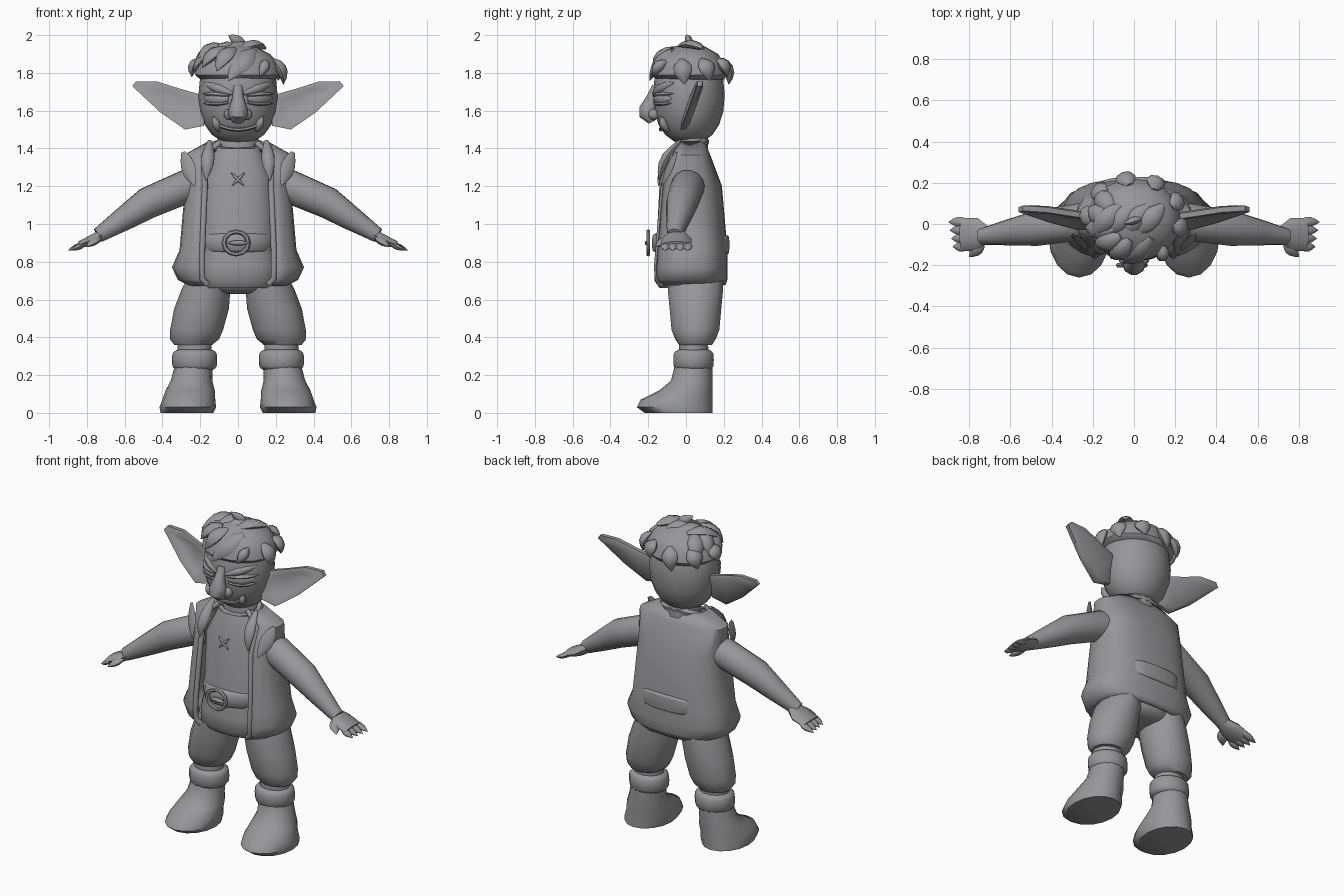
import bpy, bmesh
from math import sin, cos, asin, pi, radians
from mathutils import Vector

default_cube = bpy.data.objects.get("Cube")
if default_cube:
    bpy.data.objects.remove(default_cube, do_unlink=True)

grey = bpy.data.materials.new("plain grey")
grey.use_nodes = True
grey.diffuse_color = (.31, .31, .32, 1)
grey.node_tree.nodes["Principled BSDF"].inputs["Base Color"].default_value = grey.diffuse_color

UP, FRONT = Vector((0, 0, 1)), Vector((0, -1, 0))


def finish(obj, mirror=False):
    obj.data.materials.append(grey)
    bpy.ops.object.select_all(action="DESELECT")
    obj.select_set(True)
    bpy.context.view_layer.objects.active = obj
    bpy.ops.object.shade_smooth_by_angle(angle=radians(50))
    if mirror:
        obj.modifiers.new("mirror", "MIRROR").use_mirror_merge = False


def skin(name, loops, mirror=False, closed=True, thickness=0):
    """Bridge a list of point loops into a surface."""
    bm = bmesh.new()
    rows = [[bm.verts.new(point) for point in loop] for loop in loops]
    count = len(rows[0])
    for lower, upper in zip(rows, rows[1:]):
        for i in range(count if closed else count - 1):
            j = (i + 1) % count
            bm.faces.new((lower[i], lower[j], upper[j], upper[i]))
    if closed:
        bm.faces.new(rows[0])
        bm.faces.new(rows[-1])
    bmesh.ops.recalc_face_normals(bm, faces=bm.faces)
    mesh = bpy.data.meshes.new(name)
    bm.to_mesh(mesh)
    bm.free()
    obj = bpy.data.objects.new(name, mesh)
    bpy.context.collection.objects.link(obj)
    finish(obj, mirror)
    if thickness:
        solid = obj.modifiers.new("thickness", "SOLIDIFY")
        solid.thickness, solid.offset = thickness, 0


def rounded(angle, power):
    """Point on a superellipse of unit size."""
    return [abs(v) ** power * (1 if v > 0 else -1) for v in (cos(angle), sin(angle))]


def sweep(name, rings, normal=FRONT, axis=None, sides=14, power=1, mirror=False):
    """Rings are (centre, width, depth) along a path."""
    centres = [Vector(ring[0]) for ring in rings]
    last = len(rings) - 1
    loops = []
    for i, (centre, (_, width, depth)) in enumerate(zip(centres, rings)):
        along = axis or (centres[min(i + 1, last)] - centres[max(i - 1, 0)]).normalized()
        across = along.cross(normal).normalized()
        out = across.cross(along)
        section = [rounded(2 * pi * k / sides, power) for k in range(sides)]
        loops.append([centre + across * width * a + out * depth * b for a, b in section])
    skin(name, loops, mirror)


def stack(name, rows, x=0, lean=0, y=0, heel=None, **options):
    """Rows are (height, half width, half depth); a heel keeps the back in line."""
    rings = [((x + lean * z, y if heel is None else heel - depth, z), width, depth)
             for z, width, depth in rows]
    sweep(name, rings, axis=UP, **options)


def blob(name, centre, size, power=1, **options):
    """Superellipsoid: a low power makes it drum-like."""
    centre, steps, rings = Vector(centre), 10, []
    for i in range(steps + 1):
        flat, rise = rounded((i / steps - .5) * pi * .95, power)
        rings.append((centre + UP * rise * size[2], size[0] * flat, size[1] * flat))
    sweep(name, rings, axis=UP, **options)


def leaf(name, base, tip, normal, width, thick, bulge=0, mirror=False):
    base, tip, normal = Vector(base), Vector(tip), Vector(normal).normalized()
    rings = []
    for i in range(6):
        f = i / 5
        swell = sin(pi * (.1 + .88 * f))
        rings.append((base.lerp(tip, f) + normal * bulge * sin(pi * f), width * swell, thick * swell))
    sweep(name, rings, normal, sides=8, mirror=mirror)


def surface(shape, turn, z, out=0):
    """Point on a blob at a turn in degrees from the front, and a height."""
    centre, size, power = shape
    h = min(1, abs(z - centre[2]) / size[2])
    flat = (1 - h ** (2 / power)) ** (power / 2)
    a = radians(turn)
    return Vector((size[0] * flat * sin(a), centre[1] - size[1] * flat * cos(a), z)) \
        + out * Vector((sin(a), -cos(a), 0))


def torus(name, location, scale, tilt, tube):
    bpy.ops.mesh.primitive_torus_add(major_segments=12, minor_segments=6, major_radius=1,
                                     minor_radius=tube, location=location, rotation=(tilt, 0, 0))
    obj = bpy.context.object
    obj.name, obj.scale = name, scale
    finish(obj)


# Head, neck and domed hair cap
HEAD = ((0, .015, 1.68), (.21, .19, .26), .9)
HAIR = ((0, .02, 1.77), (.23, .2, .18), .95)
blob("head", *HEAD, sides=20)
stack("hair_cap", [(1.765, .2, .18), (1.79, .228, .2), (1.85, .215, .185), (1.9, .17, .15), (1.94, .09, .08),
                   (1.95, .03, .03)], y=.02, sides=20)
blob("neck", (0, .03, 1.4), (.11, .09, .08), .4)


# Tufts lie along the cap
def tuft(name, turn, z, tip_turn, tip_z, width=.05, thick=.03):
    base, tip = surface(HAIR, turn, z), surface(HAIR, tip_turn, tip_z, .015)
    outward = (base + tip) / 2 - Vector(HEAD[0])
    leaf(name, base, tip, outward, width, thick, bulge=.02)


for i in range(6):
    turn = 75 + 37 * i
    tuft("rim_tuft", turn, 1.87, turn + 8, 1.74 + .02 * (i % 3))
for i in range(5):
    turn = -10 - 26 * i
    tuft("side_tuft", turn, 1.93, turn - 18, 1.81 + .02 * (i % 2))
tuft("fringe", 40, 1.92, -12, 1.76, width=.06)
tuft("small_fringe", 45, 1.86, 28, 1.78, width=.03)
for i in range(4):
    x = .07 * i - .15
    leaf("crown_tuft", (x + .08, .09, 1.93), (x - .06, -.06, 1.88 + .01 * i), UP, .05, .025, bulge=.03)
leaf("crown_peak", (.04, .03, 1.94), (-.05, 0, 2), FRONT, .03, .02)

# Ears: back, rim and hollow
ear_edge = [(.18, 1.52), (.18, 1.68), (.32, 1.72), (.43, 1.755), (.54, 1.755), (.56, 1.73), (.41, 1.59), (.28, 1.5)]


def ear_loop(scale, push):
    middle = Vector((.32, 0, 1.63))
    points = [Vector((x, .3 * (z - 1.65) + .06 * x + push, z)) for x, z in ear_edge]
    return [middle + (point - middle) * scale for point in points]


skin("ear", [ear_loop(.8, .05), ear_loop(1, .025), ear_loop(1, 0), ear_loop(.85, 0), ear_loop(.6, .03)],
     mirror=True)

# Nose
sweep("nose", [((0, -.16, 1.73), .025, .02), ((0, -.18, 1.67), .03, .03), ((0, -.2, 1.61), .05, .05),
               ((0, -.2, 1.58), .055, .05), ((0, -.18, 1.54), .03, .02)], sides=10)
blob("nostril", (.045, -.17, 1.58), (.03, .03, .03), mirror=True)


# Eyes, brows and mouth
def feature(name, turn, z, tip_turn, tip_z, width, thick):
    leaf(name, surface(HEAD, turn, z), surface(HEAD, tip_turn, tip_z), surface(HEAD, 35, z) - Vector(HEAD[0]),
         width, thick, bulge=.015, mirror=True)


feature("eyeball", 14, 1.66, 62, 1.665, .03, .015)
feature("upper_eyelid", 12, 1.68, 65, 1.69, .015, .02)
feature("lower_eyelid", 14, 1.64, 62, 1.64, .012, .015)
feature("eyebrow", 8, 1.69, 65, 1.75, .025, .02)
sweep("lower_lip", [(surface(HEAD, turn, 1.5 + .03 * (turn / 40) ** 2), .01, .015)
                    for turn in range(-40, 41, 10)], sides=6)
leaf("tusk", surface(HEAD, 40, 1.49), surface(HEAD, 40, 1.57, .01), FRONT, .022, .022, bulge=.01, mirror=True)

# Shirt with crossed stitches
stack("shirt", [(.66, .19, .15), (.7, .22, .18), (.78, .22, .18), (.86, .2, .17), (1.25, .19, .15), (1.4, .12, .1)],
      y=.01, sides=18, power=.8)
for side in (-1, 1):
    leaf("stitch", (.035 * side, -.14, 1.27), (-.035 * side, -.145, 1.2), FRONT, .009, .01)

# Open waistcoat: height, half width, half depth
loops, edges = [], []
for z, width, depth in [(.68, .25, .18), (.71, .31, .19), (.77, .34, .19), (.86, .3, .19), (1.2, .27, .16),
                        (1.36, .28, .1), (1.43, .15, .07)]:
    start = asin((min(.19, .65 * width) / width) ** (1 / .75))
    loop = []
    for i in range(21):
        c, s = rounded(start + 2 * (pi - start) * i / 20, .75)
        loop.append((width * s, .02 - depth * c, z))
    loops.append(loop)
    edges.append((loop[0], .016, .016))
skin("waistcoat", loops, closed=False, thickness=.02)
sweep("waistcoat_edge", edges, sides=8, mirror=True)

# Lapels, collar and collar tails
leaf("lapel", (.29, -.05, 1.38), (.23, -.13, 1.2), (.5, -1, .3), .04, .01, mirror=True)
torus("collar", (0, .02, 1.41), (.13, .09, .1), tilt=.3, tube=.2)
leaf("collar_tail", (.15, -.03, 1.44), (.17, -.14, 1.23), FRONT, .035, .025, bulge=.03, mirror=True)

# Belt, buckle and back strap
blob("belt", (0, 0, .9), (.21, .185, .055), .3)
torus("buckle", (-.01, -.2, .9), (.065, .06, .06), tilt=pi / 2, tube=.2)
leaf("buckle_prong", (-.05, -.2, .9), (.06, -.21, .9), FRONT, .014, .014)
blob("back_strap", (0, .2, .89), (.16, .03, .05), .3)

# Arms and hands
sweep("arm", [((x, .05 - .15 * x, z), radius, radius) for x, z, radius in
              [(.2, 1.2, .08), (.27, 1.2, .09), (.48, 1.11, .085), (.6, 1.03, .065), (.74, .94, .04)]],
      UP, mirror=True)
sweep("palm", [((.71, -.05, .95), .04, .03), ((.76, -.05, .92), .08, .03), ((.84, -.05, .89), .08, .02)],
      UP, sides=10, mirror=True)
for i in range(4):
    y = .04 * i - .11
    leaf("finger", (.8, y, .9), (.88 + .007 * i, y, .86), UP, .025, .016, mirror=True)
leaf("thumb", (.73, -.09, .93), (.8, -.16, .88), UP, .03, .02, mirror=True)

# Trousers, ankles, cuffs and boots
blob("hips", (0, .04, .72), (.23, .15, .09), .6)
stack("trouser_leg", [(.72, .11, .15), (.65, .13, .15), (.55, .145, .14), (.44, .14, .13), (.39, .13, .11),
                      (.36, .1, .09)], x=.32, lean=-.23, y=.05, mirror=True)
blob("ankle", (.23, .04, .34), (.09, .08, .06), .3, mirror=True)
blob("boot_cuff", (.23, .04, .28), (.12, .11, .06), .5, mirror=True)
stack("boot", [(0, .14, .18), (.03, .15, .2), (.07, .14, .19), (.12, .13, .14), (.17, .11, .11), (.25, .1, .1)],
      x=.27, lean=-.14, heel=.14, sides=16, mirror=True)
